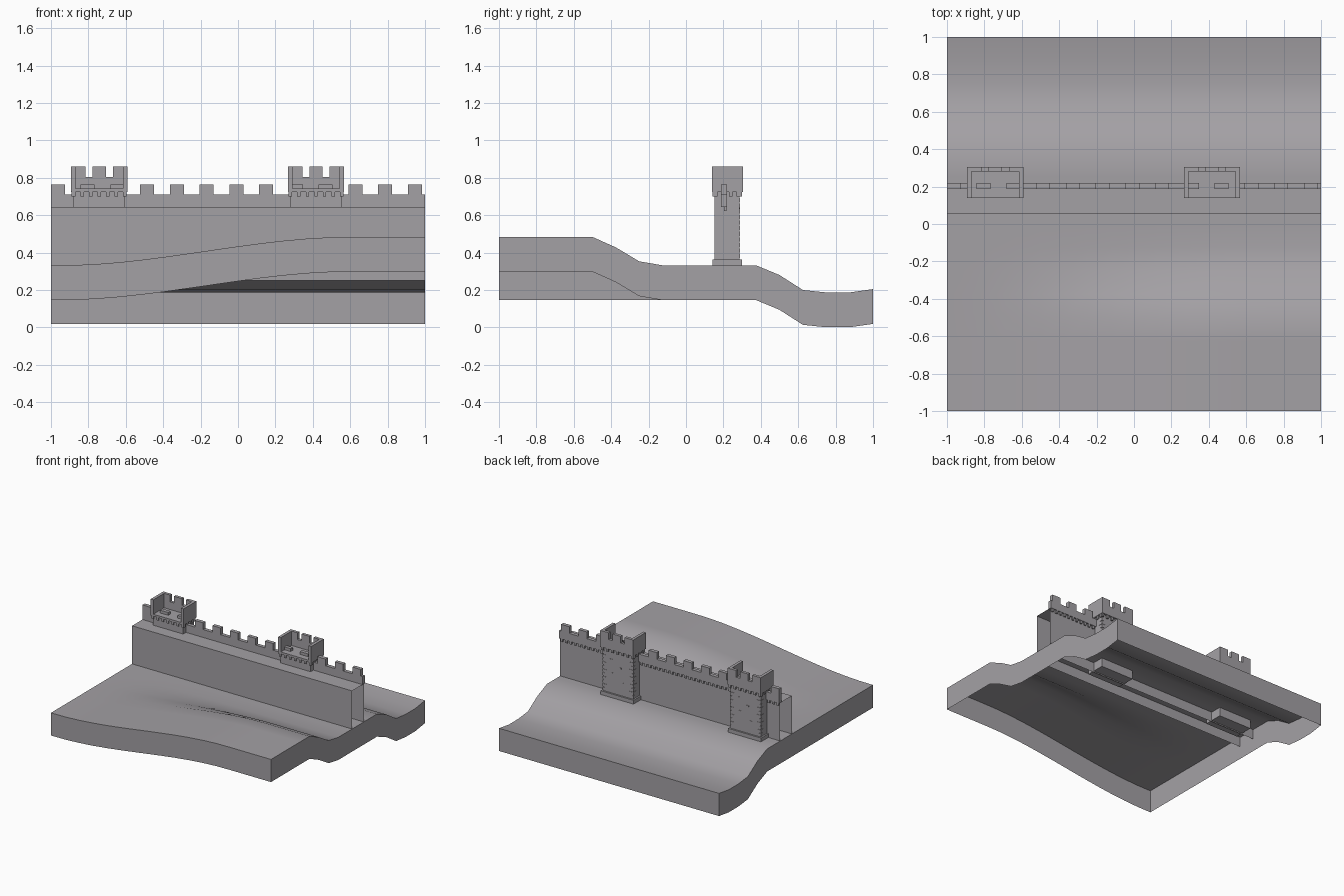
import bpy, bmesh
from mathutils import Matrix, Vector

cube = bpy.data.objects.get("Cube")
if cube:
    bpy.data.objects.remove(cube)

stone = bpy.data.materials.new("warm_grey_stone")
stone.use_nodes = True
GREY = (0.37, 0.355, 0.375, 1)
stone.diffuse_color = GREY
bsdf = next(n for n in stone.node_tree.nodes if n.type == 'BSDF_PRINCIPLED')
bsdf.inputs["Base Color"].default_value = GREY
bsdf.inputs["Roughness"].default_value = 0.9


def finish(name, bm):
    mesh = bpy.data.meshes.new(name)
    bm.to_mesh(mesh)
    bm.free()
    mesh.materials.append(stone)
    obj = bpy.data.objects.new(name, mesh)
    bpy.context.collection.objects.link(obj)
    return obj


def box(bm, x0, x1, y0, y1, z0, z1):
    lo, hi = Vector((x0, y0, z0)), Vector((x1, y1, z1))
    mat = Matrix.Translation((lo + hi) / 2) @ Matrix.Diagonal((*(hi - lo), 1))
    bmesh.ops.create_cube(bm, size=1, matrix=mat)


def boxes(name, items):
    bm = bmesh.new()
    for item in items:
        box(bm, *item)
    return finish(name, bm)


def smooth(t):
    t = min(max(t, 0), 1)
    return t * t * (3 - 2 * t)


# Terrain: a hill at the front, a shelf for the wall, a valley behind
N = 16
hill = [1] * 5 + [0.63, 0.14, 0]
back = {12: 0.28, 13: 0.2, 14: 0.187, 15: 0.187, 16: 0.205}


def height(i, j):
    rise = smooth((i / 8 - 1 + 0.95) / 1.55) * 0.152
    return back.get(j, 0.332) + rise * (hill[j] if j < len(hill) else 0)


bm = bmesh.new()
top = [[bm.verts.new((i / 8 - 1, j / 8 - 1, height(i, j))) for j in range(N + 1)]
       for i in range(N + 1)]
for i in range(N):
    for j in range(N):
        bm.faces.new((top[i][j], top[i + 1][j], top[i + 1][j + 1], top[i][j + 1]))
# Skirt around the open underside
rim = [e for e in bm.edges if e.is_boundary]
made = bmesh.ops.extrude_edge_only(bm, edges=rim)["geom"]
for v in made:
    if isinstance(v, bmesh.types.BMVert):
        v.co.z -= 0.186
bmesh.ops.recalc_face_normals(bm, faces=bm.faces)
top_face = max(bm.faces, key=lambda f: abs(f.normal.z))
if top_face.normal.z < 0:
    bmesh.ops.reverse_faces(bm, faces=bm.faces)
terrain = finish("terrain", bm)
bpy.ops.object.select_all(action='DESELECT')
terrain.select_set(True)
bpy.context.view_layer.objects.active = terrain
bpy.ops.object.shade_smooth_by_angle(angle=0.9)

# Wall body: an open-ended sheet, front, walkway and back
bm = bmesh.new()
section = [(0.053, 0.25), (0.053, 0.645), (0.205, 0.645), (0.205, 0.25)]
ends = [[bm.verts.new((x, y, z)) for y, z in section] for x in (-1, 1)]
for k in range(3):
    bm.faces.new((ends[0][k], ends[1][k], ends[1][k + 1], ends[0][k + 1]))
finish("wall_body", bm)

# Parapet with merlons, and the corbels carrying it at the back
PITCH = 0.159
boxes("wall_parapet", [(-1, 1, 0.188, 0.218, 0.645, 0.71)])
boxes("wall_merlons", [(-1 + PITCH * n, -0.925 + PITCH * n, 0.188, 0.218, 0.71, 0.765)
                       for n in range(13)])
boxes("wall_corbels", [(-0.99 + 0.04 * n, -0.972 + 0.04 * n, 0.204, 0.216, 0.622, 0.645)
                       for n in range(50)])


def tower(side, cx):
    def part(name, items):
        boxes(side + "_tower_" + name, [(cx + a, cx + b, *rest) for a, b, *rest in items])

    part("footing", [(-0.15, 0.15, 0.142, 0.3, 0.26, 0.363)])
    part("shaft", [(-0.137, 0.137, 0.152, 0.286, 0.36, 0.73)])
    part("platform", [(-0.15, 0.15, 0.14, 0.304, 0.725, 0.742)])
    # Parapet on three sides, open towards the walkway
    part("parapet", [(-0.15, -0.126, 0.14, 0.304, 0.742, 0.86),
                     (0.126, 0.15, 0.14, 0.304, 0.742, 0.86),
                     (-0.126, 0.126, 0.28, 0.304, 0.742, 0.805)])
    part("merlons", [(-0.126, -0.073, 0.28, 0.304, 0.805, 0.86),
                     (-0.036, 0.036, 0.28, 0.304, 0.805, 0.86),
                     (0.073, 0.126, 0.28, 0.304, 0.805, 0.86)])
    # Corbels under the platform on every side
    corbels = []
    for n in range(7):
        x = -0.146 + n * 0.0457
        corbels += [(x, x + 0.018, 0.143, 0.153, 0.7, 0.725),
                    (x, x + 0.018, 0.285, 0.3, 0.7, 0.725)]
    for n in range(4):
        y = 0.15 + n * 0.04
        corbels += [(-0.147, -0.136, y, y + 0.018, 0.7, 0.725),
                    (0.136, 0.147, y, y + 0.018, 0.7, 0.725)]
    part("corbels", corbels)
    # Staggered corner stones and a few raised blocks on the outer face
    quoins = []
    for n in range(11):
        z = 0.37 + n * 0.03
        long = 0.035 if n % 2 else 0.018
        quoins += [(-0.14, -0.14 + long, 0.285 - long, 0.289, z, z + 0.022),
                   (0.14 - long, 0.14, 0.285 - long, 0.289, z, z + 0.022)]
    part("corner_stones", quoins)
    part("raised_blocks", [(x, x + 0.02, 0.285, 0.289, z, z + 0.012)
                           for x, z in ((-0.06, 0.46), (0.04, 0.52), (-0.03, 0.58), (0.05, 0.63))])


tower("right", -0.742)
tower("left", 0.417)
